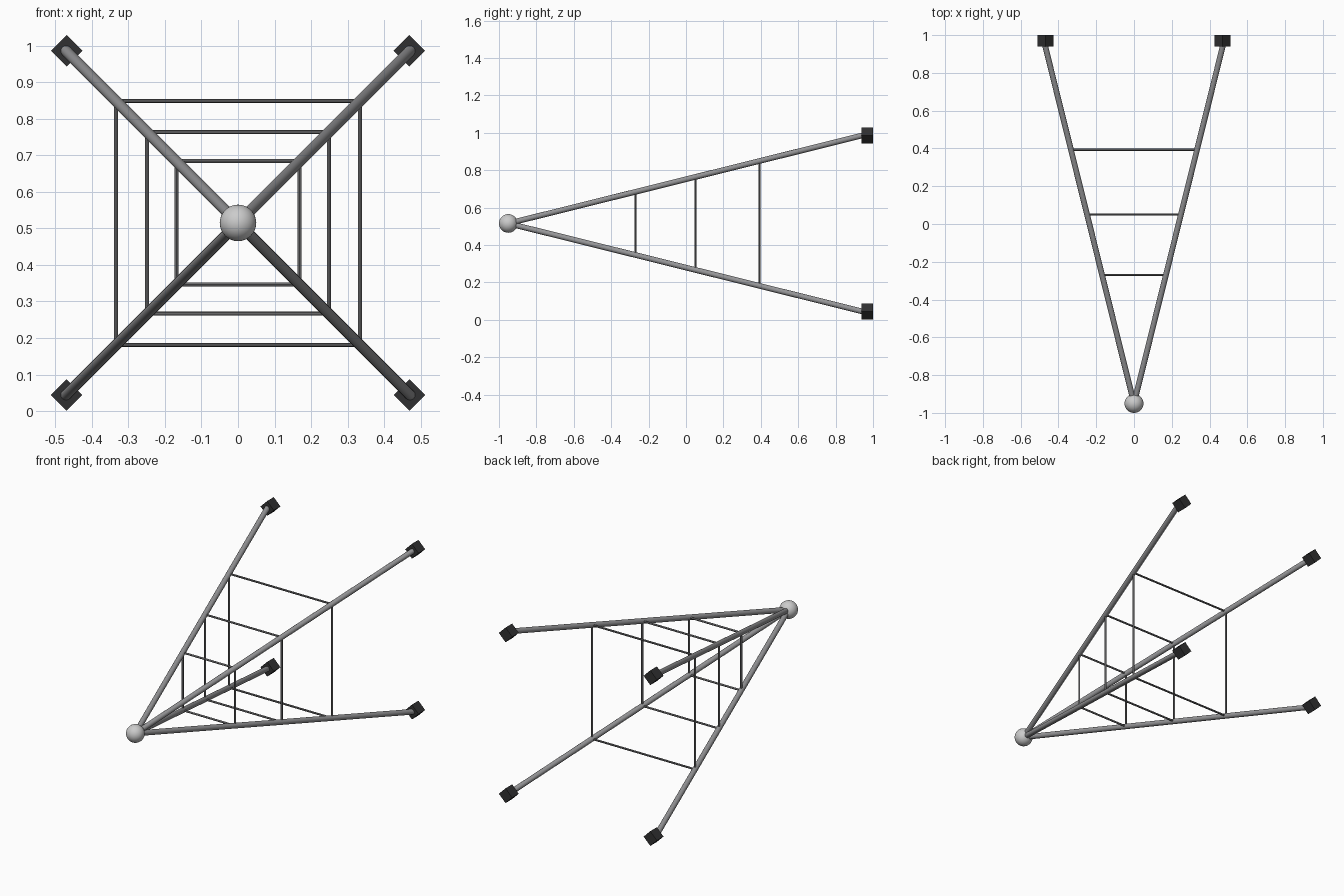
import bpy, math
from mathutils import Vector

if "Cube" in bpy.data.objects:
    bpy.data.objects.remove(bpy.data.objects["Cube"])

APEX = Vector((0, -0.95, 0.515))
SLOPE = 0.2485          # sideways spread of a leg per unit of y
CORNERS = [(-1, -1), (1, -1), (1, 1), (-1, 1)]


def material(name, c):
    m = bpy.data.materials.new(name)
    m.diffuse_color = (c, c, c * 1.03, 1)
    m.use_nodes = True
    m.node_tree.nodes["Principled BSDF"].inputs["Base Color"].default_value = m.diffuse_color
    return m


STEEL = material("steel", 0.3)
DARK = material("dark_rubber", 0.03)
LIGHT = material("light_metal", 0.6)
WIRE = material("thin_steel", 0.15)


def finish(name, mat, smooth=True):
    ob = bpy.context.object
    ob.name = name
    ob.data.materials.append(mat)
    if smooth:
        bpy.ops.object.shade_smooth_by_angle()
    return ob


def rod(name, a, b, r, sides, mat):
    d = b - a
    bpy.ops.mesh.primitive_cylinder_add(
        vertices=sides, radius=r, depth=d.length, location=(a + b) / 2,
        rotation=d.to_track_quat('Z', 'Y').to_euler())
    return finish(name, mat)


def corner_point(sx, sz, y):
    s = SLOPE * (y - APEX.y)
    return Vector((sx * s, y, APEX.z + sz * s))


# ball joint at the tip
bpy.ops.mesh.primitive_uv_sphere_add(segments=32, ring_count=16, radius=0.05, location=APEX)
finish("tip_ball", LIGHT)

# four legs with square end blocks turned by 45 degrees
for i, (sx, sz) in enumerate(CORNERS):
    rod(f"leg_{i + 1}", APEX, corner_point(sx, sz, 0.945), 0.015, 16, STEEL)
    bpy.ops.mesh.primitive_cube_add(
        size=0.061, location=(sx * 0.469, 0.97, APEX.z + sz * 0.471),
        rotation=(0, math.radians(45), 0))
    finish(f"foot_block_{i + 1}", DARK, False)

# square rings of thin cross bars between the legs
for n, y in enumerate((-0.27, 0.05, 0.393)):
    pts = [corner_point(sx, sz, y) for sx, sz in CORNERS]
    for k in range(4):
        rod(f"cross_bar_{n + 1}_{k + 1}", pts[k], pts[(k + 1) % 4], 0.0055, 12, WIRE)
